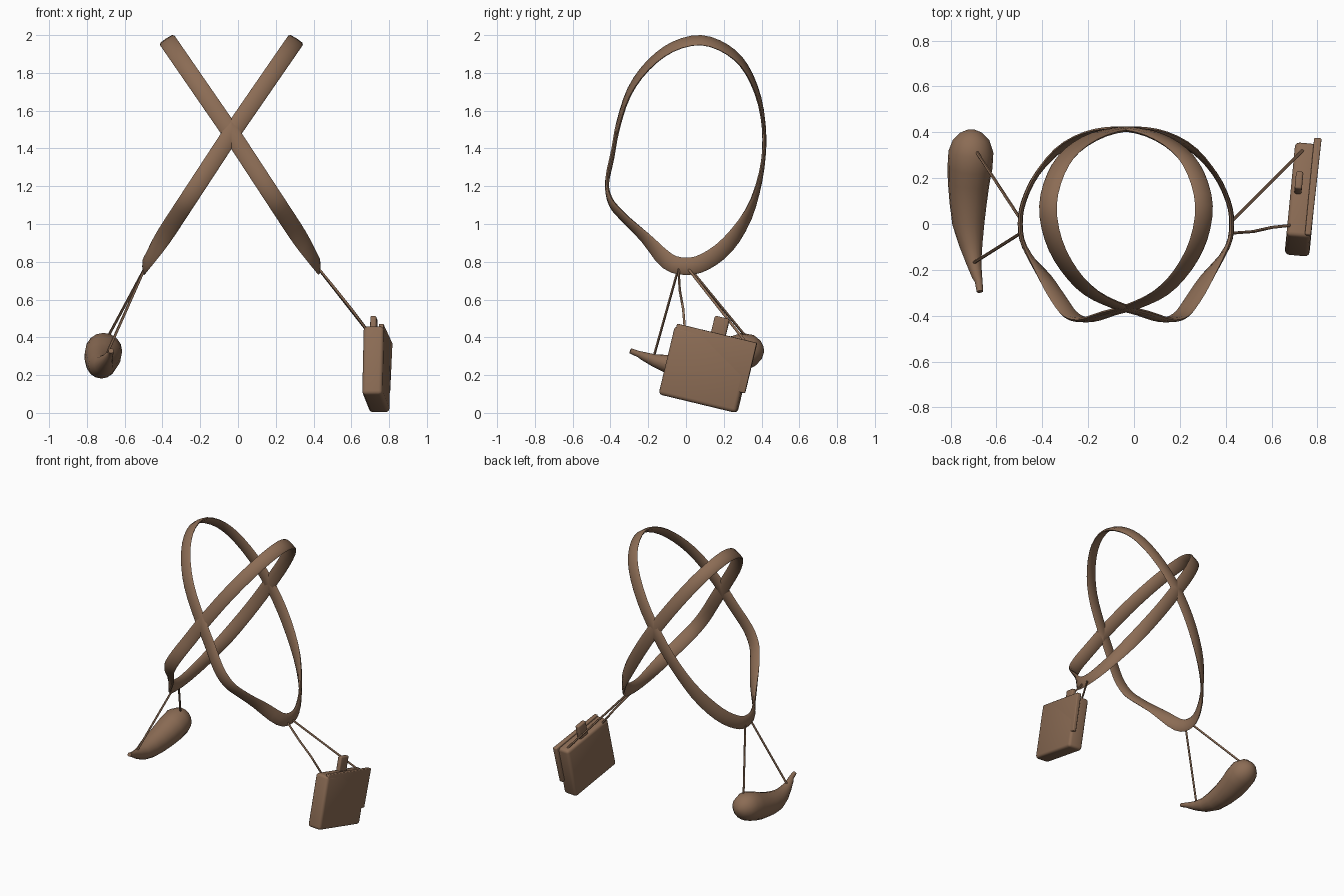
import bpy, bmesh, math
from mathutils import Vector, Matrix

if "Cube" in bpy.data.objects:
    bpy.data.objects.remove(bpy.data.objects["Cube"])

leather = bpy.data.materials.new("brown leather")
leather.diffuse_color = (0.26, 0.15, 0.09, 1)
leather.use_nodes = True
leather.node_tree.nodes["Principled BSDF"].inputs["Base Color"].default_value = leather.diffuse_color


def finish(name, bm, angle=40):
    bmesh.ops.recalc_face_normals(bm, faces=bm.faces)
    me = bpy.data.meshes.new(name)
    bm.to_mesh(me)
    bm.free()
    me.materials.append(leather)
    ob = bpy.data.objects.new(name, me)
    bpy.context.collection.objects.link(ob)
    bpy.ops.object.select_all(action='DESELECT')
    ob.select_set(True)
    bpy.context.view_layer.objects.active = ob
    bpy.ops.object.shade_smooth_by_angle(angle=math.radians(angle))
    return ob


def loft(name, rings, closed=False):
    """Skin a list of point rings; cap the ends unless the loft is closed."""
    bm = bmesh.new()
    vs = [[bm.verts.new(p) for p in r] for r in rings]
    n, m = len(vs), len(vs[0])
    for i in range(n if closed else n - 1):
        a, b = vs[i], vs[(i + 1) % n]
        for j in range(m):
            k = (j + 1) % m
            bm.faces.new((a[j], a[k], b[k], b[j]))
    if not closed:
        bm.faces.new(vs[0])
        bm.faces.new(vs[-1])
    return finish(name, bm, 60)


def ring(c, u, v, ru, rv, sides, power=1.0):
    """Oval cross-section; a power below 1 squares it off."""
    def sq(x):
        return math.copysign(abs(x) ** power, x) if abs(x) > 1e-6 else 0
    angles = [2 * math.pi * j / sides for j in range(sides)]
    return [c + u * (ru * sq(math.cos(a))) + v * (rv * sq(math.sin(a))) for a in angles]


def catmull(pts, steps):
    out, n = [], len(pts)
    for i in range(n):
        p0, p1, p2, p3 = (Vector(pts[(i + k - 1) % n]) for k in range(4))
        for s in range(steps):
            t = s / steps
            out.append(0.5 * (2 * p1 + (p2 - p0) * t + (2 * p0 - 5 * p1 + 4 * p2 - p3) * t * t
                              + (3 * p1 - p0 - 3 * p2 + p3) * t ** 3))
    return out


# Shoulder straps: one side profile (y, z), laid in two crossing planes
profile = [(0.08, 1.973), (0.22, 1.922), (0.32, 1.82), (0.39, 1.65), (0.415, 1.45),
           (0.395, 1.25), (0.33, 1.05), (0.22, 0.89), (0.10, 0.80), (0, 0.776),
           (-0.10, 0.805), (-0.22, 0.93), (-0.34, 1.045), (-0.40, 1.12), (-0.418, 1.22),
           (-0.388, 1.37), (-0.36, 1.52), (-0.30, 1.70), (-0.20, 1.84), (-0.07, 1.938)]


def strap(name, s):
    path = [Vector((-0.035 + s * (0.69 if p.y > 1.48 else 0.655) * (p.y - 1.48), p.x, p.y))
            for p in catmull(profile, 3)]
    across = Vector((-s, 0, 0.66)).normalized()
    rings = []
    for i, c in enumerate(path):
        t = (path[(i + 1) % len(path)] - path[i - 1]).normalized()
        # twists upright at the hip, starting higher on the back
        f = (1.40 - c.z) / 0.55 if c.y > 0 else (1.03 - c.z) / 0.23
        f = min(1, max(0, f))
        w = across.lerp(Vector((0, 0, 1)), f * f * (3 - 2 * f))
        w = (w - t * w.dot(t)).normalized()
        rings.append(ring(c, w, t.cross(w), 0.046, 0.011, 8, 0.7))
    loft(name, rings, closed=True)


strap("horn_strap", 1)
strap("satchel_strap", -1)


# Thin hanging cords
def cord(name, *pts):
    pts = [Vector(p) for p in pts]
    d = (pts[-1] - pts[0]).normalized()
    u = d.cross(Vector((0, 1, 0))).normalized()
    loft(name, [ring(p, u, d.cross(u), 0.007, 0.007, 6) for p in pts])


cord("horn_cord_back", (-0.494, 0.02, 0.765), (-0.69, 0.32, 0.40))
cord("horn_cord_front", (-0.494, -0.04, 0.765), (-0.70, -0.17, 0.30))
cord("satchel_cord_back", (0.425, 0.01, 0.765), (0.735, 0.32, 0.37))
cord("satchel_cord_front", (0.425, -0.04, 0.765), (0.52, -0.033, 0.65),
     (0.60, -0.015, 0.55), (0.69, -0.005, 0.43))

# Curved horn with a rounded butt and a slim tip: x, y, z, radius
spine = [(-0.71, 0.412, 0.335, 0.014), (-0.71, 0.398, 0.334, 0.048), (-0.71, 0.365, 0.332, 0.080),
         (-0.711, 0.315, 0.328, 0.098), (-0.715, 0.25, 0.306, 0.098), (-0.721, 0.18, 0.282, 0.091),
         (-0.723, 0.09, 0.262, 0.081), (-0.722, 0, 0.252, 0.070), (-0.711, -0.09, 0.256, 0.051),
         (-0.698, -0.17, 0.278, 0.033), (-0.684, -0.23, 0.302, 0.022), (-0.677, -0.25, 0.311, 0.017),
         (-0.672, -0.295, 0.329, 0.014)]
cs = [Vector(p[:3]) for p in spine]
horn = []
for i, p in enumerate(spine):
    t = (cs[min(i + 1, len(cs) - 1)] - cs[max(i - 1, 0)]).normalized()
    u = t.cross(Vector((0, 0, 1))).normalized()
    horn.append(ring(cs[i], u, u.cross(t), p[3], p[3], 16))
loft("horn", horn)

# Satchel: tilted box, outer flap standing proud at the back, and a top tab
pose = (Matrix.Translation((0.732, 0.112, 0.24)) @ Matrix.Rotation(math.radians(-5.5), 4, 'Z')
        @ Matrix.Rotation(math.radians(-13.5), 4, 'X'))


def box(name, lo, hi, bevel, sink=0.0):
    lo, hi = Vector(lo), Vector(hi)
    bm = bmesh.new()
    bmesh.ops.create_cube(bm, size=1, matrix=Matrix.Translation((lo + hi) / 2)
                          @ Matrix.Diagonal((*(hi - lo), 1)))
    for v in bm.verts:                      # front and lower edges sink into the body
        if v.co.x > lo.x + 0.01 and (v.co.y < 0 or v.co.z < 0):
            v.co.x -= sink
    bmesh.ops.bevel(bm, geom=bm.edges[:], offset=bevel, segments=3, profile=0.5, affect='EDGES')
    bm.transform(pose)
    finish(name, bm)


box("satchel_body", (-0.052, -0.215, -0.197), (0.056, 0.21, 0.177), 0.02)
box("satchel_flap", (0.028, -0.205, -0.085), (0.061, 0.232, 0.19), 0.006, 0.0065)
box("satchel_tab", (-0.036, -0.025, 0.15), (-0.004, 0.055, 0.277), 0.009)
